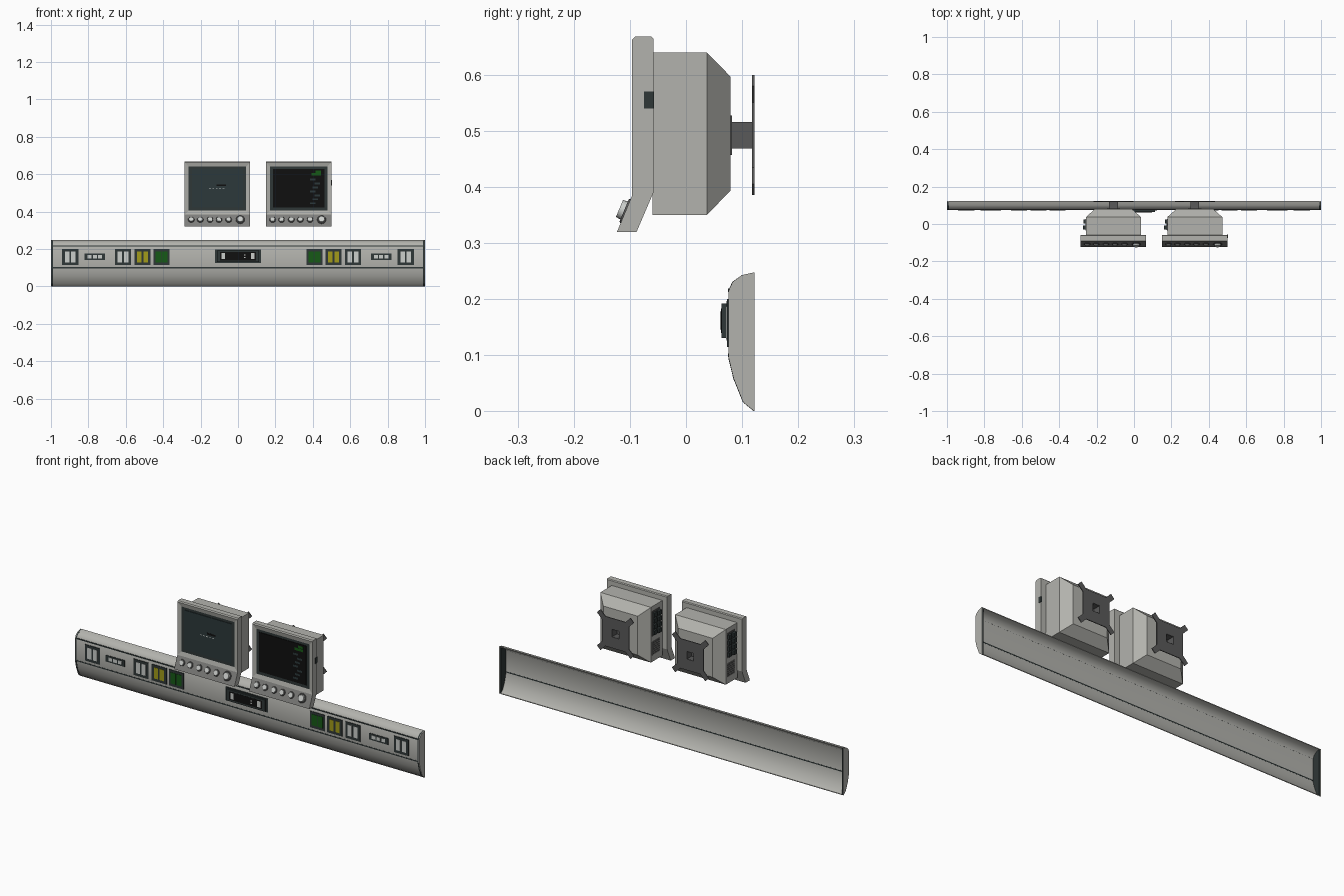
import bpy, bmesh, math
from mathutils import Matrix, Vector

if "Cube" in bpy.data.objects:
    bpy.data.objects.remove(bpy.data.objects["Cube"])


def material(name, r, g, b):
    m = bpy.data.materials.new(name)
    m.diffuse_color = (r, g, b, 1)
    m.use_nodes = True
    m.node_tree.nodes["Principled BSDF"].inputs["Base Color"].default_value = m.diffuse_color
    return m


BODY = material("warm_light_grey", 0.45, 0.45, 0.42)
CHIN = material("mid_grey", 0.21, 0.21, 0.20)
SLATE = material("dark_slate", 0.028, 0.038, 0.038)
GLASS = material("screen_teal", 0.025, 0.040, 0.043)
BLACK = material("black", 0.005, 0.005, 0.005)
MOUNT = material("mount_grey", 0.10, 0.10, 0.10)
YELLOW = material("yellow", 0.36, 0.33, 0.01)
GREEN = material("green", 0.008, 0.10, 0.008)
WHITE = material("off_white", 0.60, 0.62, 0.60)


def finish(name, bm, *mats, smooth=None):
    bmesh.ops.recalc_face_normals(bm, faces=bm.faces[:])
    me = bpy.data.meshes.new(name)
    bm.to_mesh(me)
    bm.free()
    for m in mats:
        me.materials.append(m)
    ob = bpy.data.objects.new(name, me)
    bpy.context.collection.objects.link(ob)
    if smooth:
        bpy.ops.object.select_all(action='DESELECT')
        ob.select_set(True)
        bpy.context.view_layer.objects.active = ob
        bpy.ops.object.shade_smooth_by_angle(angle=math.radians(smooth))
    return ob


def loft(bm, rings):
    """Closed solid through rings of equal point count."""
    rows = [[bm.verts.new(p) for p in r] for r in rings]
    n = len(rows[0])
    for a, b in zip(rows, rows[1:]):
        for i in range(n):
            bm.faces.new((a[i], a[(i + 1) % n], b[(i + 1) % n], b[i]))
    bm.faces.new(rows[0])
    bm.faces.new(rows[-1])


def prism(bm, pts, x0, x1):
    loft(bm, [[(x, y, z) for y, z in pts] for x in (x0, x1)])


def boxes(name, mat, items):
    """Boxes given as (centre x, width, y0, y1, z0, z1)."""
    bm = bmesh.new()
    for x, w, y0, y1, z0, z1 in items:
        prism(bm, [(y0, z0), (y1, z0), (y1, z1), (y0, z1)], x - w / 2, x + w / 2)
    return finish(name, bm, mat)


# ---- Wall rail: open-backed shell, end caps, dark gaskets and trim lines
outer = [(0.122, 0.0), (0.102, 0.016), (0.085, 0.058), (0.076, 0.095), (0.076, 0.215),
         (0.083, 0.231), (0.100, 0.243), (0.122, 0.248)]
inner = [(min(y + 0.003, 0.122), 0.125 + (z - 0.125) * 0.97) for y, z in reversed(outer)]
bm = bmesh.new()
prism(bm, outer + inner, -0.992, 0.992)
finish("rail_shell", bm, BODY, smooth=35)
for side in (-1, 1):
    bm = bmesh.new()
    prism(bm, outer, side * 0.996, side * 1.0)
    finish("rail_end_cap", bm, BODY)
    bm = bmesh.new()
    prism(bm, [(min(y, 0.1215) - 0.0006, 0.124 + (z - 0.124) * 0.998) for y, z in outer],
          side * 0.990, side * 0.996)
    finish("rail_end_gasket", bm, SLATE)
boxes("rail_trim_lines", SLATE, [(0, 1.98, 0.0752, 0.0795, z - 0.003, z + 0.003)
                                 for z in (0.100, 0.216)])

# ---- Outlets and switches, mirrored about the middle
outlets = [(0.897, WHITE), (0.615, WHITE), (0.51, YELLOW), (0.41, GREEN)]
frames, keys = [], {WHITE: [], YELLOW: [], GREEN: []}
for s in (-1, 1):
    for x, m in outlets:
        frames.append((s * x, 0.086, 0.073, 0.077, 0.115, 0.200))
        w = 0.030 if m == GREEN else 0.024
        for d in (-0.017, 0.017):
            keys[m].append((s * x + d, w, 0.0715, 0.075, 0.129, 0.187))
    frames.append((s * 0.765, 0.11, 0.0735, 0.077, 0.142, 0.176))
    for d in (-0.028, 0, 0.028):
        keys[WHITE].append((s * 0.765 + d, 0.021, 0.072, 0.075, 0.150, 0.168))
boxes("outlet_frames", SLATE, frames)
boxes("white_outlets", WHITE, keys[WHITE])
boxes("yellow_outlets", YELLOW, keys[YELLOW])
boxes("green_outlets", GREEN, keys[GREEN])

# ---- Central control box
boxes("control_box", SLATE, [(0, 0.245, 0.072, 0.077, 0.126, 0.197),
                             (0, 0.225, 0.063, 0.073, 0.131, 0.192)])
boxes("control_box_inset", BLACK, [(0, 0.19, 0.0622, 0.064, 0.140, 0.183)])
boxes("control_switches", WHITE, [(s * 0.078, 0.018, 0.061, 0.063, 0.146, 0.178) for s in (-1, 1)]
      + [(0.035, 0.008, 0.061, 0.063, z, z + 0.006) for z in (0.152, 0.165)])


# ---- Monitors
def disc(bm, x, y, z, radius, depth):
    """Round button standing on the sloping chin."""
    n = Vector((0, -0.065, 0.027)).normalized()
    rot = n.to_track_quat('Z', 'Y').to_matrix().to_4x4()
    bmesh.ops.create_cone(bm, cap_ends=True, segments=20, radius1=radius, radius2=radius * 0.9,
                          depth=depth, matrix=Matrix.Translation(Vector((x, y, z)) + n * depth / 2) @ rot)


def monitor(cx, screen_mat):
    # bezel with sunken screen opening and forward-sloping chin
    bm = bmesh.new()
    prism(bm, [(-0.123, 0.32), (-0.088, 0.32), (-0.058, 0.39), (-0.058, 0.664), (-0.062, 0.668),
               (-0.091, 0.668), (-0.096, 0.663), (-0.096, 0.385)], cx - 0.175, cx + 0.175)
    bmesh.ops.recalc_face_normals(bm, faces=bm.faces[:])
    bm.normal_update()
    front = max((f for f in bm.faces if f.normal.y < -0.99), key=lambda f: f.calc_area())
    bmesh.ops.inset_individual(bm, faces=[front], thickness=0.030, depth=-0.005)
    front.material_index = 2
    for f in bm.faces:
        if f.normal.y < -0.5 and f.calc_center_median().z < 0.37:
            f.material_index = 1
    finish("monitor_bezel", bm, BODY, CHIN, SLATE)
    boxes("monitor_screen", screen_mat, [(cx, 0.274, -0.094, -0.090, 0.423, 0.629)])

    # tapered rear housing
    bm = bmesh.new()
    loft(bm, [[(cx + sx * w, y, 0.495 + sz * h) for sx, sz in ((-1, -1), (1, -1), (1, 1), (-1, 1))]
              for y, w, h in ((-0.06, 0.147, 0.145), (0.037, 0.147, 0.145), (0.079, 0.100, 0.102))])
    finish("monitor_housing", bm, BODY)

    # chin buttons and large dial
    rims, caps = bmesh.new(), bmesh.new()
    for dx, r in ((-0.14, .017), (-0.092, .017), (-0.04, .017), (0.008, .017), (0.06, .017), (0.122, .024)):
        disc(rims, cx + dx, -0.1075, 0.357, r, 0.003)
        disc(caps, cx + dx, -0.1075, 0.357, r * 0.75, 0.006 if r < 0.02 else 0.012)
    finish("button_rims", rims, MOUNT, smooth=30)
    finish("button_caps", caps, WHITE, smooth=30)

    # connectors and vent on the left side
    left = cx - 0.147
    boxes("connector_panel", MOUNT, [(left, 0.004, -0.035, 0.028, 0.485, 0.615)])
    boxes("connectors", SLATE, [(left - 0.005, d, y, y + 0.022, z, z + 0.022)
                                for y, d in ((-0.030, 0.024), (0.002, 0.016))
                                for z in (0.492, 0.523, 0.554, 0.585)])
    boxes("side_vent", CHIN, [(left, 0.004, -0.035, 0.028, 0.385, 0.455)])
    boxes("vent_slats", MOUNT, [(left, 0.007, -0.032, 0.025, 0.390 + i * 0.011, 0.395 + i * 0.011)
                                for i in range(6)])

    # hollow neck and wall plate with four diagonal arms
    boxes("mount_neck", MOUNT, [(cx, 0.07, 0.077, 0.082, 0.457, 0.527)]
          + [(cx + s * 0.0215, 0.004, 0.08, 0.119, 0.469, 0.516) for s in (-1, 1)]
          + [(cx, 0.046, 0.08, 0.119, z, z + 0.004) for z in (0.469, 0.512)])
    h, s, e, w = 0.020, 0.078, 0.107, 0.020
    quarter = [(h, 0), (s, 0), (s, s - w), (e, e - w), (e - w, e), (s - w, s), (0, s), (0, h), (h, h)]
    bm = bmesh.new()
    for k in range(4):
        c, n = (1, 0, -1, 0)[k], (0, 1, 0, -1)[k]
        loft(bm, [[(cx + c * a - n * b, y, 0.4925 + n * a + c * b) for a, b in quarter]
                  for y in (0.118, 0.122)])
    finish("wall_plate", bm, MOUNT)


LEFT, RIGHT = -0.11, 0.325
monitor(LEFT, GLASS)
monitor(RIGHT, BLACK)

# ---- Marks on the screens, and the card slot
boxes("left_screen_marks", WHITE, [(LEFT - 0.04 + i * 0.018, 0.009, -0.0945, -0.093, 0.523, 0.527)
                                   for i in range(5)])
boxes("left_screen_dark_mark", BLACK, [(LEFT + 0.02, 0.05, -0.0945, -0.093, 0.536, 0.546)])
boxes("right_screen_green", GREEN, [(0.418, 0.05, -0.0945, -0.093, 0.592, 0.606),
                                    (0.43, 0.03, -0.0945, -0.093, 0.608, 0.620)])
boxes("right_screen_readouts", GLASS, [(0.40 + 0.012 * (i % 3), 0.03, -0.0945, -0.093,
                                       0.44 + i * 0.021, 0.450 + i * 0.021) for i in range(7)])
boxes("card_slot", SLATE, [(0.499, 0.006, -0.075, -0.057, 0.54, 0.57)])
